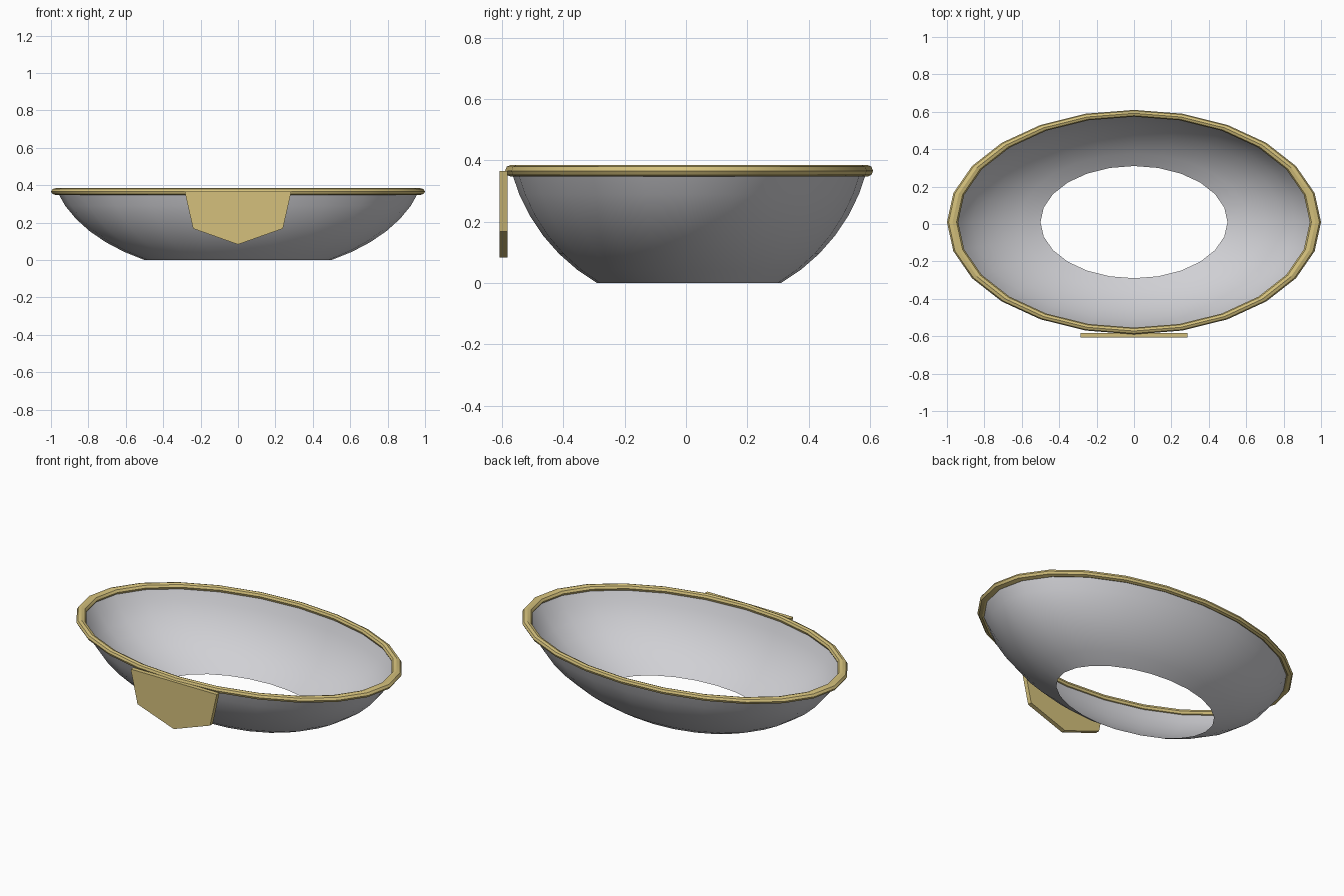
import bpy, bmesh, math

cube = bpy.data.objects.get("Cube")
if cube:
    bpy.data.objects.remove(cube, do_unlink=True)

SEGMENTS = 24
DEPTH = 0.6          # front-to-back squash of the oval
CENTRE_Y = 0.01


def material(name, rgb):
    m = bpy.data.materials.new(name)
    m.use_nodes = True
    colour = (*rgb, 1.0)
    m.diffuse_color = colour
    m.node_tree.nodes["Principled BSDF"].inputs["Base Color"].default_value = colour
    return m


def make_object(name, bm, mat):
    bmesh.ops.recalc_face_normals(bm, faces=bm.faces)
    mesh = bpy.data.meshes.new(name)
    bm.to_mesh(mesh)
    bm.free()
    obj = bpy.data.objects.new(name, mesh)
    bpy.context.collection.objects.link(obj)
    mesh.materials.append(mat)
    return obj


def lathe(profile, closed):
    """Sweep (radius, z) points around an oval."""
    bm = bmesh.new()
    rings = []
    for i in range(SEGMENTS):
        a = math.tau * i / SEGMENTS
        rings.append([bm.verts.new((r * math.cos(a), CENTRE_Y + DEPTH * r * math.sin(a), z))
                      for r, z in profile])
    n = len(profile)
    for i in range(SEGMENTS):
        p, q = rings[i], rings[(i + 1) % SEGMENTS]
        for j in range(n if closed else n - 1):
            k = (j + 1) % n
            bm.faces.new((p[j], q[j], q[k], p[k]))
    return bm


def smooth(obj, degrees):
    bpy.ops.object.select_all(action='DESELECT')
    obj.select_set(True)
    bpy.context.view_layer.objects.active = obj
    bpy.ops.object.shade_smooth_by_angle(angle=math.radians(degrees))


gold = material("Gold", (0.66, 0.53, 0.20))
grey = material("Light grey", (0.63, 0.63, 0.66))

# Open-bottomed bowl: a thin band of an ellipsoid
angles = [math.radians(60 - 7.5 * i) for i in range(7)]
band = [(math.cos(a), DEPTH * (math.sin(angles[0]) - math.sin(a))) for a in angles]
smooth(make_object("bowl", lathe(band, False), grey), 40)

# Rolled rim
tube = [(0.97 + 0.03 * math.cos(math.tau * i / 8), 0.366 + 0.019 * math.sin(math.tau * i / 8))
        for i in range(8)]
smooth(make_object("rim", lathe(tube, True), gold), 30)

# Pointed front plate
outline = [(-0.285, 0.366), (-0.24, 0.168), (0, 0.083), (0.24, 0.168), (0.285, 0.366)]
bm = bmesh.new()
face = bm.faces.new([bm.verts.new((x, -0.608, z)) for x, z in outline])
extruded = bmesh.ops.extrude_face_region(bm, geom=[face])["geom"]
bmesh.ops.translate(bm, vec=(0, 0.026, 0),
                    verts=[v for v in extruded if isinstance(v, bmesh.types.BMVert)])
make_object("front_plate", bm, gold)
